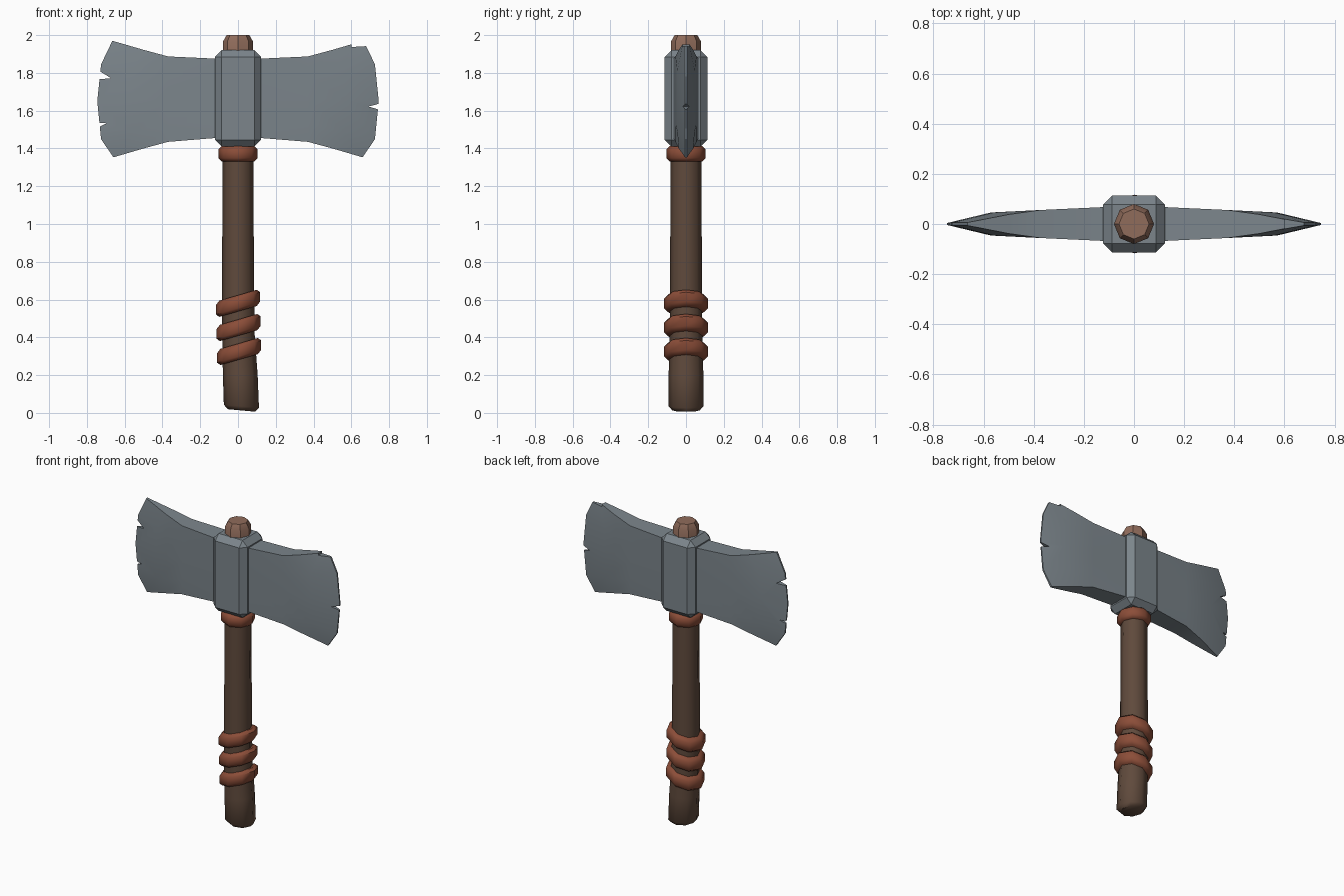
import bpy, bmesh, math
from mathutils import Matrix, Vector

if "Cube" in bpy.data.objects:
    bpy.data.objects.remove(bpy.data.objects["Cube"])


def mat(name, col):
    m = bpy.data.materials.new(name)
    m.diffuse_color = (*col, 1)
    m.use_nodes = True
    m.node_tree.nodes["Principled BSDF"].inputs["Base Color"].default_value = m.diffuse_color
    return m


WOOD = mat("dark wood", (0.115, 0.068, 0.045))
CUT_WOOD = mat("cut wood", (0.28, 0.15, 0.105))
LEATHER = mat("red leather", (0.26, 0.075, 0.04))
STEEL = mat("grey steel", (0.20, 0.235, 0.26))


def finish(name, bm, material, angle=40):
    bmesh.ops.recalc_face_normals(bm, faces=bm.faces)
    me = bpy.data.meshes.new(name)
    bm.to_mesh(me)
    bm.free()
    ob = bpy.data.objects.new(name, me)
    bpy.context.collection.objects.link(ob)
    if material:
        me.materials.append(material)
    if angle:
        bpy.ops.object.select_all(action='DESELECT')
        ob.select_set(True)
        bpy.context.view_layer.objects.active = ob
        bpy.ops.object.shade_smooth_by_angle(angle=math.radians(angle))
    return ob


def lathe(name, sections, material, angle=50, sides=8):
    """Loft rings; each section is (x centre, z, radius, tilt of ring in x)."""
    bm = bmesh.new()
    rings = []
    for cx, z, r, tilt in sections:
        ring = []
        for i in range(sides):
            a = 2 * math.pi * i / sides
            x = r * math.cos(a)
            ring.append(bm.verts.new((cx + x, r * math.sin(a), z + tilt * x)))
        rings.append(ring)
    for a, b in zip(rings, rings[1:]):
        for i in range(sides):
            j = (i + 1) % sides
            bm.faces.new((a[i], a[j], b[j], b[i]))
    bm.faces.new(rings[0])
    bm.faces.new(rings[-1])
    return finish(name, bm, material, angle)


# Handle with a slightly kicked-out butt
lathe("handle", [(0.018, 0.013, 0.072, -0.09), (0.018, 0.035, 0.093, -0.09),
                 (0.012, 0.2, 0.092, 0), (0.002, 0.42, 0.086, 0), (0, 0.65, 0.085, 0),
                 (0, 1.35, 0.081, 0), (0, 1.9, 0.078, 0)], WOOD)
# Cut end of the handle above the head
lathe("handle_top", [(0, 1.88, 0.08, 0), (0, 1.965, 0.08, 0), (0, 2.0, 0.06, 0)], CUT_WOOD, 30)


# Leather bands: one level collar, three tilted grip wraps
def band(name, cx, z, r, h, tilt):
    b = 0.018
    lathe(name, [(cx, z - h, r - b, tilt), (cx, z - h + b, r, tilt),
                 (cx, z + h - b, r, tilt), (cx, z + h, r - b, tilt)], LEATHER, 50)


band("collar", 0, 1.372, 0.104, 0.041, 0)
for i, z in enumerate((0.325, 0.452, 0.58)):
    band(f"grip_wrap_{i + 1}", 0.006 - 0.003 * i, z, 0.117, 0.043, 0.29)

# Chamfered socket block
bm = bmesh.new()
bmesh.ops.create_cube(bm, size=1, matrix=Matrix.Translation((0, 0, 1.665))
                      @ Matrix.Diagonal((0.246, 0.226, 0.51, 1)))
bmesh.ops.bevel(bm, geom=bm.edges[:], offset=0.036, segments=1, affect='EDGES')
finish("socket", bm, STEEL, 30)


# Blades: columns of five rows (x, z, half thickness), front and back skins
COLUMNS = [
    [(0, 1.87, .073), (0, 1.78, .073), (0, 1.665, .073), (0, 1.55, .073), (0, 1.465, .073)],
    [(.37, 1.887, .056), (.37, 1.79, .056), (.37, 1.66, .056), (.37, 1.53, .056), (.37, 1.435, .056)],
    [(.50, 1.922, .038), (.56, 1.81, .046), (.57, 1.655, .046), (.56, 1.49, .046), (.50, 1.40, .038)],
    [(.665, 1.97, .006), (.725, 1.845, .005), (.745, 1.65, .004), (.725, 1.45, .005), (.66, 1.353, .006)],
]


def blade(name, s):
    bm = bmesh.new()
    f, b = [[[bm.verts.new((s * x, k * h, z)) for x, z, h in col] for col in COLUMNS]
            for k in (-1, 1)]
    n, m = len(COLUMNS), 5
    for i in range(n - 1):
        for j in range(m - 1):
            for g in (f, b):
                bm.faces.new((g[i][j], g[i + 1][j], g[i + 1][j + 1], g[i][j + 1]))
        for j in (0, m - 1):
            bm.faces.new((f[i][j], f[i + 1][j], b[i + 1][j], b[i][j]))
    for i in (0, n - 1):
        for j in range(m - 1):
            bm.faces.new((f[i][j], f[i][j + 1], b[i][j + 1], b[i][j]))
    return finish(name, bm, STEEL, 0)


def chip(ob, points):
    """Cut a small prism (x, z outline) out of a blade edge."""
    bm = bmesh.new()
    face = bm.faces.new([bm.verts.new((x, -0.2, z)) for x, z in points])
    ext = bmesh.ops.extrude_face_region(bm, geom=[face])
    bmesh.ops.translate(bm, vec=Vector((0, 0.4, 0)),
                        verts=[v for v in ext["geom"] if isinstance(v, bmesh.types.BMVert)])
    cutter = finish("chip_cutter", bm, None, 0)
    cutter.hide_render = True
    mod = ob.modifiers.new("chip", 'BOOLEAN')
    mod.operation, mod.solver, mod.object = 'DIFFERENCE', 'EXACT', cutter
    bpy.ops.object.select_all(action='DESELECT')
    ob.select_set(True)
    bpy.context.view_layer.objects.active = ob
    bpy.ops.object.modifier_apply(modifier="chip")
    bpy.data.objects.remove(cutter)


right = blade("right_blade", 1)
chip(right, [(.80, 1.65), (.69, 1.622), (.80, 1.59)])
chip(right, [(.61, 2.02), (.60, 1.937), (.72, 1.944), (.72, 2.02)])
left = blade("left_blade", -1)
chip(left, [(-.80, 1.85), (-.672, 1.772), (-.80, 1.76)])
chip(left, [(-.80, 1.54), (-.695, 1.533), (-.80, 1.485)])

for ob in (right, left):
    bpy.ops.object.select_all(action='DESELECT')
    ob.select_set(True)
    bpy.context.view_layer.objects.active = ob
    bpy.ops.object.shade_smooth_by_angle(angle=math.radians(25))
